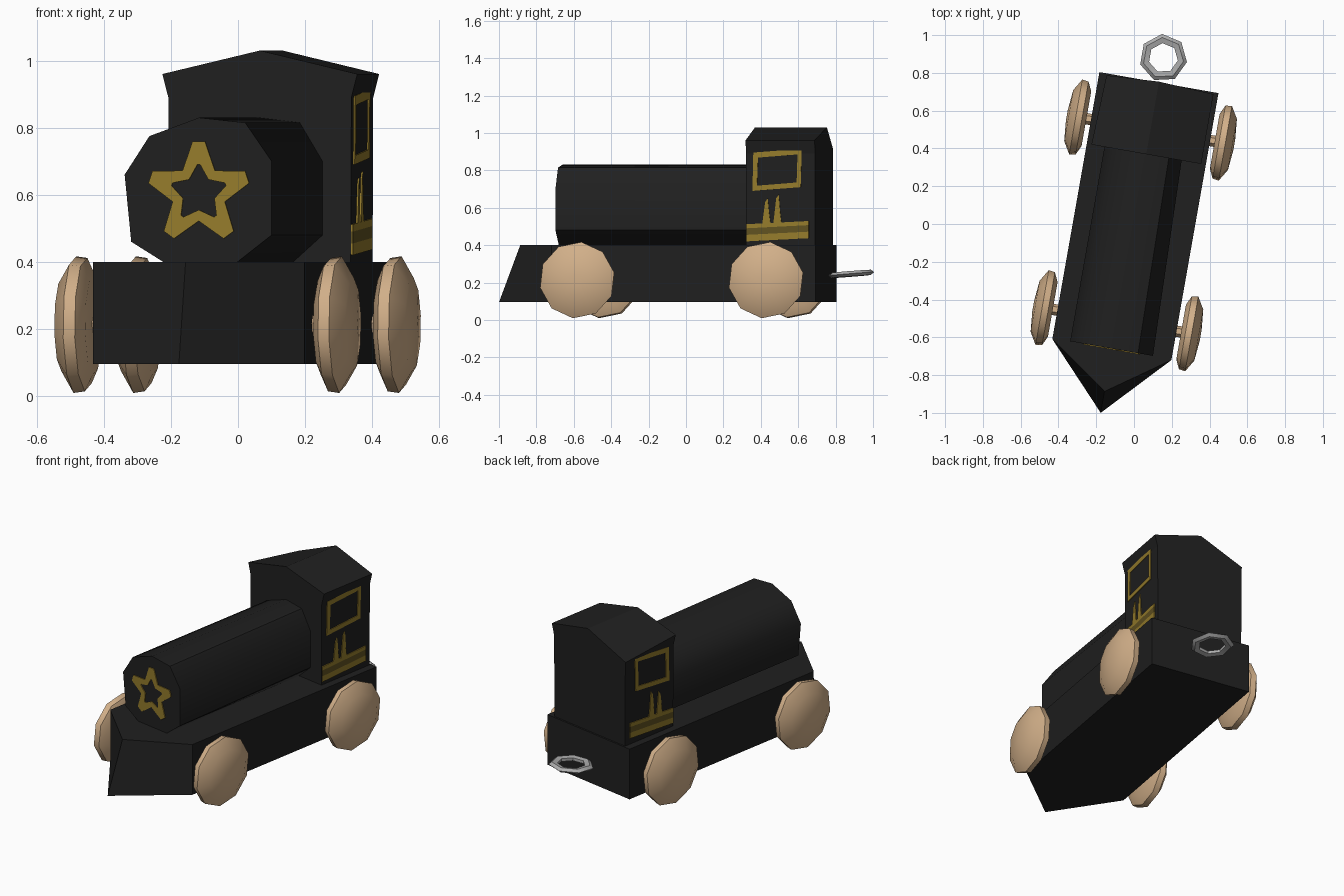
import bpy, bmesh, math
from mathutils import Vector

cube = bpy.data.objects.get("Cube")
if cube:
    bpy.data.objects.remove(cube, do_unlink=True)

HEADING = math.radians(-10)  # the whole toy is turned slightly


def material(name, rgb, rough=0.7):
    m = bpy.data.materials.new(name)
    m.use_nodes = True
    m.diffuse_color = (*rgb, 1)
    node = m.node_tree.nodes["Principled BSDF"]
    node.inputs["Base Color"].default_value = (*rgb, 1)
    node.inputs["Roughness"].default_value = rough
    return m


BLACK = material("matte black", (0.014, 0.014, 0.014))
WOOD = material("pale wood", (0.64, 0.43, 0.25))
GOLD = material("gold paint", (0.30, 0.20, 0.025))
OLIVE = material("dark gold paint", (0.12, 0.085, 0.015))
STEEL = material("grey steel", (0.42, 0.42, 0.42))


def add_loft(bm, rings, closed=False):
    """Skin a list of equal-length point rings, capping or joining the ends."""
    loops = [[bm.verts.new(p) for p in ring] for ring in rings]
    n = len(loops[0])
    pairs = list(zip(loops, loops[1:]))
    if closed:
        pairs.append((loops[-1], loops[0]))
    else:
        bm.faces.new(loops[0])
        bm.faces.new(loops[-1])
    for a, b in pairs:
        for i in range(n):
            j = (i + 1) % n
            bm.faces.new((a[i], a[j], b[j], b[i]))


def finish(name, bm, mat, smooth=None):
    bmesh.ops.recalc_face_normals(bm, faces=bm.faces)
    mesh = bpy.data.meshes.new(name)
    bm.to_mesh(mesh)
    bm.free()
    mesh.materials.append(mat)
    obj = bpy.data.objects.new(name, mesh)
    bpy.context.collection.objects.link(obj)
    obj.rotation_euler.z = HEADING
    if smooth:
        bpy.ops.object.select_all(action='DESELECT')
        obj.select_set(True)
        bpy.context.view_layer.objects.active = obj
        bpy.ops.object.shade_smooth_by_angle(angle=math.radians(smooth))
    return obj


def loft(name, rings, mat, smooth=None, closed=False):
    bm = bmesh.new()
    add_loft(bm, rings, closed)
    return finish(name, bm, mat, smooth)


def plates(name, polys, place, mat):
    """Thin painted plates; place(a, b, depth) puts them on a wall."""
    bm = bmesh.new()
    for poly in polys:
        add_loft(bm, [[place(a, b, d) for a, b in poly] for d in (-0.003, 0.004)])
    return finish(name, bm, mat)


def band(outer, inner):
    """Quads filling the strip between two outlines."""
    n = len(outer)
    return [(outer[i], outer[(i + 1) % n], inner[(i + 1) % n], inner[i]) for i in range(n)]


# Chassis with a raked, pointed nose
def chassis_outline(z, tip):
    return [(-0.32, 0.76, z), (-0.32, -0.675, z), (0, tip, z), (0.32, -0.675, z), (0.32, 0.76, z)]


loft("chassis", [chassis_outline(0.095, -1.015), chassis_outline(0.4, -0.9)], BLACK)

# Boiler, slightly narrower toward the cab
section = [(-0.225, 0.66), (-0.15, 0.775), (0, 0.83), (0.14, 0.815), (0.22, 0.70),
           (0.22, 0.48), (0.11, 0.395), (-0.1, 0.395), (-0.205, 0.46)]
loft("boiler", [[(x, -0.67, z) for x, z in section],
                [(x * (0.86 if x > 0 else 1), 0.4, z) for x, z in section]], BLACK, 50)

# Cab with a shallow gabled roof and a small eave
half = [(0.275, 0.39), (0.277, 0.89), (0.295, 0.96)]
front = half + [(0, 1.03)] + [(-x, z) for x, z in reversed(half)]
back = [(max(x, -0.28), z if x > -0.29 else 0.91) for x, z in front]
loft("cab", [[(x, 0.375, z) for x, z in front],
             [(x, 0.765 if x == 0 else 0.75, z) for x, z in back]], BLACK)

# Wheels: turned discs with chamfered rims
wheel_profile = [(0.03, -0.045), (0.15, -0.045), (0.2, -0.022), (0.205, 0.012), (0.14, 0.05), (0.03, 0.06)]
for side, sx in (("left", 1), ("right", -1)):
    for end, y in (("front", -0.52), ("back", 0.505)):
        rings = []
        for r, a in wheel_profile:
            rings.append([(sx * (0.39 + a), y + r * math.cos(k * math.tau / 10 + 0.2),
                           0.213 + r * math.sin(k * math.tau / 10 + 0.2)) for k in range(10)])
        loft(f"{end}_{side}_wheel", rings, WOOD, 50)
    for end, y in (("front", -0.52), ("back", 0.505)):
        # Short axle stub between chassis and wheel
        loft(f"{end}_{side}_axle", [[(sx * x, y + 0.03 * math.cos(k), 0.213 + 0.03 * math.sin(k))
                                     for k in (0, 1, 2, 3, 4, 5)] for x in (0.3, 0.36)], WOOD)

# Tow ring behind the chassis
rings = []
for i in range(7):
    a = math.tau * i / 7
    ring = []
    for k in range(5):
        b = math.tau * k / 5
        r = 0.1 + 0.027 * math.cos(b)
        y = r * math.sin(a)
        ring.append((r * math.cos(a), 0.893 + y, 0.246 + 0.08 * y + 0.015 * math.sin(b)))
    rings.append(ring)
loft("tow_ring", rings, STEEL, 40, closed=True)


# Outlined star on the boiler front
def polar(r, deg):
    a = math.radians(deg)
    return (r * math.cos(a), 0.605 + r * math.sin(a))


outer, inner = [], []
for i in range(5):
    a = 90 + 72 * i
    outer += [polar(0.155, a - 7), polar(0.155, a + 7), polar(0.083, a + 36)]
    inner += [polar(0.085, a - 3), polar(0.085, a + 3), polar(0.05, a + 36)]
plates("star_outline", band(outer, inner), lambda a, b, d: (a, -0.671 - d, b), GOLD)

# Painted window frame, stripes and flames on both cab walls
window_out = [(0.41, 0.69), (0.672, 0.71), (0.678, 0.915), (0.415, 0.895)]
window_in = [(0.435, 0.718), (0.65, 0.735), (0.655, 0.885), (0.44, 0.868)]
stripes = [[(0.378, z), (0.715, z + 0.017), (0.715, z + 0.017 + h), (0.378, z + h)]
           for z, h in ((0.42, 0.035), (0.49, 0.022))]
flames = [[(c - 0.022, 0.51), (c + 0.024, 0.51), (c + 0.016, 0.57), (c + 0.008, top),
           (c - 0.006, top - 0.02)] for c, top in ((0.485, 0.65), (0.545, 0.67))]
for side, sx in (("left", 1), ("right", -1)):
    def wall(a, b, d, sx=sx):
        return (sx * (0.277 + d), a, b)
    plates(f"{side}_window_frame", band(window_out, window_in), wall, GOLD)
    plates(f"{side}_stripes", stripes, wall, GOLD)
    plates(f"{side}_stripe_gap", [[(0.378, 0.455), (0.715, 0.472), (0.715, 0.507), (0.378, 0.49)]], wall, OLIVE)
    plates(f"{side}_flames", flames, wall, GOLD)
